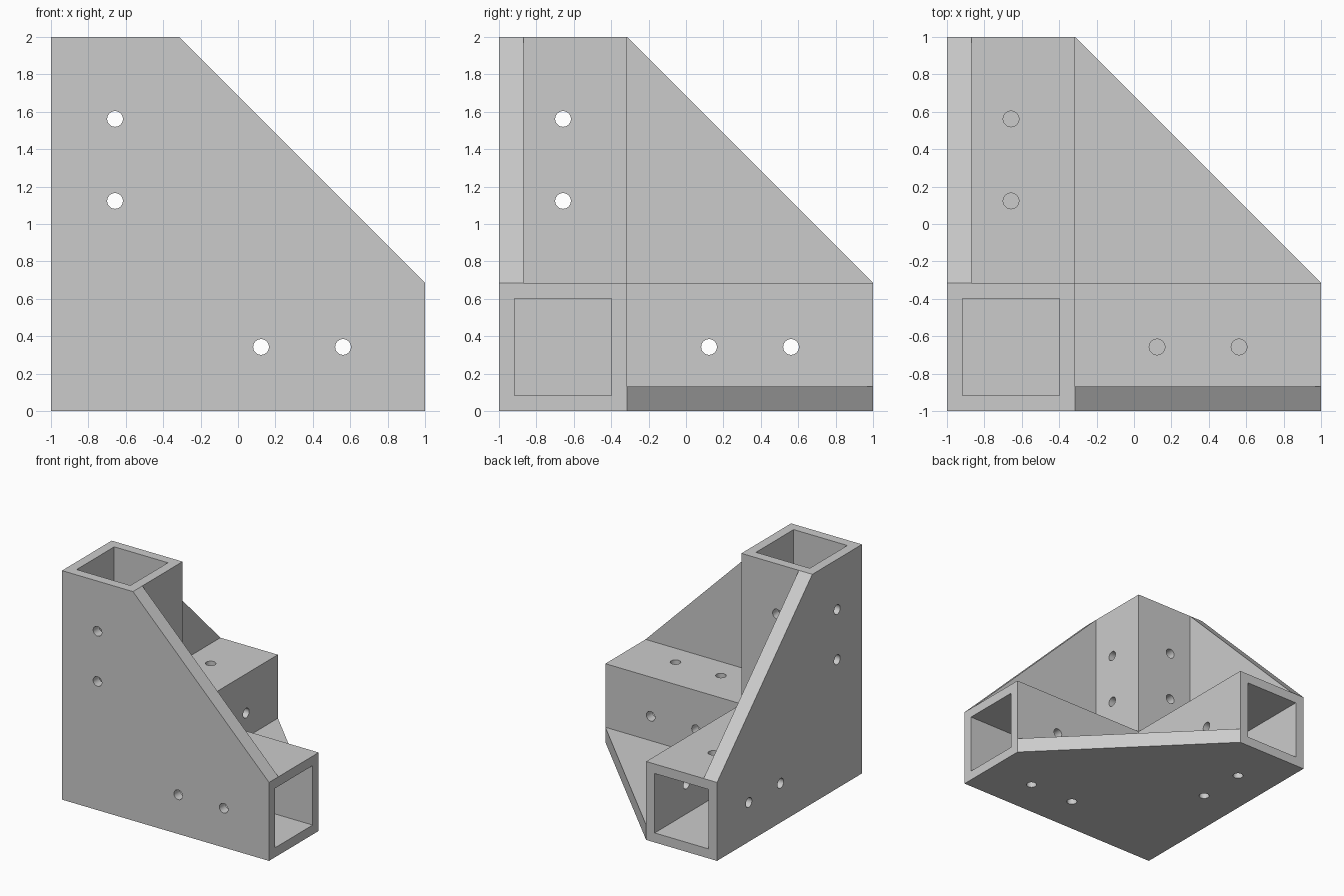
import bpy, bmesh, math
from mathutils import Vector

old = bpy.data.objects.get("Cube")
if old:
    bpy.data.objects.remove(old, do_unlink=True)

SIZE = 2.0      # overall length of each arm
ARM = 0.685     # outer width of the square sleeves
WALL = 0.083    # sleeve wall
WEB = 0.13      # gusset plate thickness
HOLE_R = 0.042  # screw hole radius
ORIGIN = Vector((-1, -1, 0))

grey = bpy.data.materials.new("plain grey")
grey.use_nodes = True
color = (0.6, 0.6, 0.6, 1)
grey.diffuse_color = color
grey.node_tree.nodes["Principled BSDF"].inputs["Base Color"].default_value = color


def prism(name, profile, low, high, turn):
    """Extrude a profile from low to high; turn cycles the x, y, z axes."""
    def place(u, v, w):
        p = (u, v, w)
        return ORIGIN + Vector([p[(i - turn) % 3] for i in range(3)])
    bm = bmesh.new()
    bottom = [bm.verts.new(place(u, v, low)) for u, v in profile]
    top = [bm.verts.new(place(u, v, high)) for u, v in profile]
    bm.faces.new(bottom[::-1])
    bm.faces.new(top)
    for i in range(len(profile)):
        j = (i + 1) % len(profile)
        bm.faces.new((bottom[i], bottom[j], top[j], top[i]))
    bmesh.ops.recalc_face_normals(bm, faces=bm.faces)
    mesh = bpy.data.meshes.new(name)
    bm.to_mesh(mesh)
    bm.free()
    mesh.materials.append(grey)
    obj = bpy.data.objects.new(name, mesh)
    bpy.context.collection.objects.link(obj)
    return obj


def square(a, b):
    return [(a, a), (b, a), (b, b), (a, b)]


def circle(cu, cv, r, n=32):
    return [(cu + r * math.cos(math.tau * i / n), cv + r * math.sin(math.tau * i / n))
            for i in range(n)]


def combine(target, other, operation):
    """Apply a boolean and discard the second solid."""
    mod = target.modifiers.new("join", 'BOOLEAN')
    mod.operation = operation
    mod.solver = 'EXACT'
    mod.object = other
    bpy.context.view_layer.objects.active = target
    bpy.ops.object.modifier_apply(modifier=mod.name)
    bpy.data.objects.remove(other, do_unlink=True)


# Three square arms meeting in one corner
bracket = prism("corner_bracket", square(0, ARM), 0, SIZE, 0)
for turn in (1, 2):
    combine(bracket, prism("arm", square(0, ARM), 0, SIZE, turn), 'UNION')

# Gusset plates with a slanted edge, one per outer face
gusset = [(0, 0), (SIZE, 0), (SIZE, ARM), (ARM, SIZE), (0, SIZE)]
for turn in range(3):
    combine(bracket, prism("gusset", gusset, 0, WEB, turn), 'UNION')

# Square sockets, stopping at the solid corner block
for turn in range(3):
    combine(bracket, prism("socket", square(WALL, ARM - WALL), ARM, SIZE + 0.1, turn), 'DIFFERENCE')

# Screw holes at thirds of each socket; the floor holes keep a thin skin
for turn in range(3):
    spans = [(-0.1, 0.073), (0.3, 0.8)] if turn == 0 else [(-0.1, 0.8)]
    for third in (1, 2):
        along = ARM + (SIZE - ARM) * third / 3
        for u, v in ((along, ARM / 2), (ARM / 2, along)):
            for low, high in spans:
                combine(bracket, prism("hole", circle(u, v, HOLE_R), low, high, turn), 'DIFFERENCE')

# Clean coplanar seams and smooth only the hole walls
bm = bmesh.new()
bm.from_mesh(bracket.data)
bmesh.ops.remove_doubles(bm, verts=bm.verts, dist=0.0001)
bmesh.ops.dissolve_limit(bm, angle_limit=0.01, verts=bm.verts, edges=bm.edges)
bm.to_mesh(bracket.data)
bm.free()
bpy.ops.object.select_all(action='DESELECT')
bracket.select_set(True)
bpy.context.view_layer.objects.active = bracket
bpy.ops.object.shade_smooth_by_angle(angle=math.radians(30))
